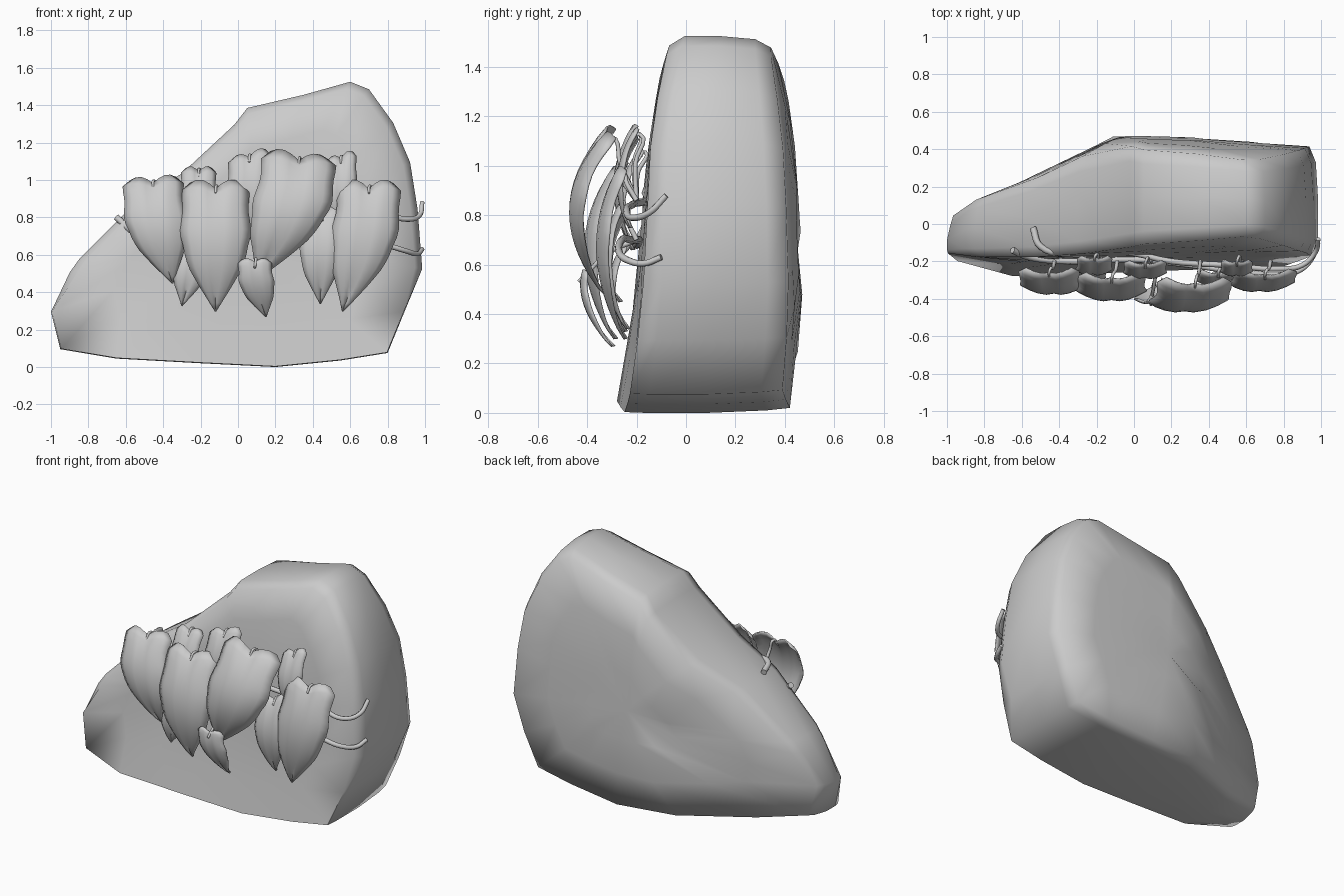
import bpy, bmesh, math

if "Cube" in bpy.data.objects:
    bpy.data.objects.remove(bpy.data.objects["Cube"])


def lerp_table(table, v):
    if v <= table[0][0]:
        return table[0][1]
    for (a, fa), (b, fb) in zip(table, table[1:]):
        if v <= b:
            return fa + (fb - fa) * (v - a) / (b - a)
    return table[-1][1]


def finish(bm, name, angle=35):
    bmesh.ops.recalc_face_normals(bm, faces=bm.faces)
    me = bpy.data.meshes.new(name)
    bm.to_mesh(me)
    bm.free()
    ob = bpy.data.objects.new(name, me)
    bpy.context.collection.objects.link(ob)
    bpy.ops.object.select_all(action='DESELECT')
    ob.select_set(True)
    bpy.context.view_layer.objects.active = ob
    bpy.ops.object.shade_smooth_by_angle(angle=math.radians(angle))
    return ob


# Boulder: front outline lofted from a leaning front face to a tapering back
OUTLINE = [(-1, .3), (-.95, .1), (-.65, .05), (-.2, .025), (.2, .005), (.55, .04),
           (.8, .08), (.89, .3), (.985, .53), (.96, .85), (.92, 1.1), (.83, 1.31),
           (.7, 1.49), (.6, 1.53), (.35, 1.46), (.05, 1.39), (-.02, 1.3),
           (-.3, 1.04), (-.55, .88), (-.85, .58), (-.9, .51)]
FRONT_Z = [(0, -.29), (.05, -.28), (.4, -.22), (.6, -.2), (1.1, -.16), (1.4, -.11), (1.53, -.07)]
FRONT_X = [(-1, .1), (-.9, .06), (-.65, 0), (-.2, .02), (.2, .04), (.8, .05)]
BACK_X = [(-1, 0), (-.95, .09), (-.5, .27), (-.1, .475), (.3, .465), (.98, .415)]
BACK_Z = [(0, -.05), (.45, 0), (1, -.02), (1.23, -.05), (1.53, -.11)]
CX, CZ = .12, .68


def front_y(x, z):
    return lerp_table(FRONT_Z, z) + lerp_table(FRONT_X, x) * max(.3, 1 - z * .6)


def back_y(x, z):
    return lerp_table(BACK_X, x) + lerp_table(BACK_Z, z)


def make_boulder():
    bm = bmesh.new()
    # inset scale for upper part, inset scale for base, depth fraction (0 front, 1 back)
    rings = [(.35, .35, 0), (.7, .7, 0), (.955, .995, 0), (1, 1, .13),
             (1, 1, .5), (.985, .985, .86), (.945, .97, 1), (.65, .65, 1), (.3, .3, 1)]
    loops = []
    for s_top, s_base, f in rings:
        ring = []
        for ox, oz in OUTLINE:
            s = s_base if oz < .35 else s_top
            x, z = CX + (ox - CX) * s, CZ + (oz - CZ) * s
            a, b = front_y(x, z), back_y(x, z)
            ring.append(bm.verts.new((x, a + (b - a) * f, z)))
        loops.append(ring)
    n = len(OUTLINE)
    for r, q in zip(loops, loops[1:]):
        for i in range(n):
            bm.faces.new((r[i], r[(i + 1) % n], q[(i + 1) % n], q[i]))
    caps = [bm.faces.new(loops[0]), bm.faces.new(loops[-1])]
    bmesh.ops.poke(bm, faces=caps)
    zmin = min(v.co.z for v in bm.verts)
    for v in bm.verts:
        v.co.z -= zmin
    return finish(bm, "boulder", 80)


# Leaf: cupped heart-topped blade bowing forward and tapering to a tip
WIDTH = [(0, .74), (.06, .95), (.15, .95), (.25, .97), (.42, 1), (.55, .92), (.68, .73),
         (.8, .5), (.92, .2), (1, .015)]


def make_leaf(name, top, tip, half, y_top, y_tip, bow, tilt=0):
    bm = bmesh.new()
    rows, cols = 16, 8
    length = top[1] - tip[1]
    grid = []
    for r in range(rows + 1):
        t = r / rows
        w = half * lerp_table(WIDTH, t) * (1 + .025 * math.sin(t * 21))
        row = []
        for c in range(cols + 1):
            u = c / cols * 2 - 1
            x = top[0] + (tip[0] - top[0]) * t ** 2 + u * w
            notch = .07 * length * (1 - t) ** 4 * (1 - math.sin(math.pi * min(1, abs(u) * .8)))
            z = top[1] - t * length - notch - tilt * u * (1 - t)
            y = y_top + (y_tip - y_top) * t - bow * math.sin(math.pi * t) ** .8
            y += .3 * w * u * u + .012 * math.exp(-(u * 5) ** 2)
            row.append(bm.verts.new((x, y, z)))
        grid.append(row)
    for a, b in zip(grid, grid[1:]):
        for c in range(cols):
            bm.faces.new((a[c], a[c + 1], b[c + 1], b[c]))
    ob = finish(bm, name, 60)
    mod = ob.modifiers.new("thickness", 'SOLIDIFY')
    mod.thickness = .008
    mod.offset = 0
    return ob


# Vines and stems: tapered round tubes along smooth paths
def make_tube(name, pts, radius, tip_scale=.7):
    cu = bpy.data.curves.new(name, 'CURVE')
    cu.dimensions = '3D'
    cu.bevel_depth = radius
    cu.bevel_resolution = 2
    cu.resolution_u = 5
    cu.use_fill_caps = True
    sp = cu.splines.new('BEZIER')
    sp.bezier_points.add(len(pts) - 1)
    for i, (bp, p) in enumerate(zip(sp.bezier_points, pts)):
        bp.co = p
        bp.handle_left_type = bp.handle_right_type = 'AUTO'
        bp.radius = 1 + (tip_scale - 1) * i / (len(pts) - 1)
    ob = bpy.data.objects.new(name, cu)
    bpy.context.collection.objects.link(ob)
    return ob


make_boulder()

# top (x, z), tip (x, z), half width, y at top, y at tip, forward bow, sideways tilt
LEAVES = [
    ("leaf_left", (-.455, 1.02), (-.35, .45), .165, -.27, -.27, .11, -.01),
    ("leaf_centre", (-.12, 1.0), (-.12, .3), .185, -.3, -.29, .12, 0),
    ("leaf_behind_left", (-.21, 1.07), (-.24, .66), .095, -.19, -.22, .07, 0),
    ("leaf_low_left", (-.24, .68), (-.3, .33), .095, -.26, -.25, .06, 0),
    ("leaf_behind_centre", (.06, 1.15), (.05, .7), .115, -.22, -.23, .07, -.025),
    ("leaf_small_low", (.09, .58), (.15, .27), .092, -.42, -.3, .05, 0),
    ("leaf_centre_right", (.325, 1.15), (.1, .47), .205, -.33, -.32, .15, .02),
    ("leaf_behind_right", (.55, 1.14), (.54, .75), .085, -.21, -.23, .06, -.02),
    ("leaf_low_right", (.45, .84), (.44, .34), .115, -.27, -.24, .08, -.03),
    ("leaf_right", (.7, 1.0), (.56, .3), .175, -.28, -.25, .1, 0),
]
for leaf in LEAVES:
    make_leaf(*leaf)

make_tube("vine_upper", [(-.54, -.02, .9), (-.5, -.12, .92), (-.35, -.16, .9), (-.05, -.15, .86),
                         (.2, -.2, .85), (.5, -.22, .84), (.78, -.24, .82), (.9, -.22, .79),
                         (.97, -.15, .81), (.985, -.08, .88)], .018)
make_tube("vine_lower", [(-.65, -.14, .8), (-.55, -.18, .72), (-.3, -.2, .68), (0, -.19, .7),
                         (.3, -.22, .7), (.6, -.26, .7), (.8, -.27, .65), (.9, -.24, .62),
                         (.96, -.17, .605), (.985, -.1, .63)], .018)

# Stem from each leaf notch back to the nearest vine
for name, top, tip, half, y_top, y_tip, bow, tilt in LEAVES:
    z0 = top[1] - .06 * (top[1] - tip[1])
    zv = .7 if z0 < .85 else .86
    x = top[0]
    make_tube(name.replace("leaf", "stem"),
              [(x + .03, -.2, zv), (x + .02, (y_top - .2) / 2, (zv + z0) / 2 + .02),
               (x + .005, y_top + .025, z0 + .01), (x, y_top - .015, z0 - .03)], .011, .6)
